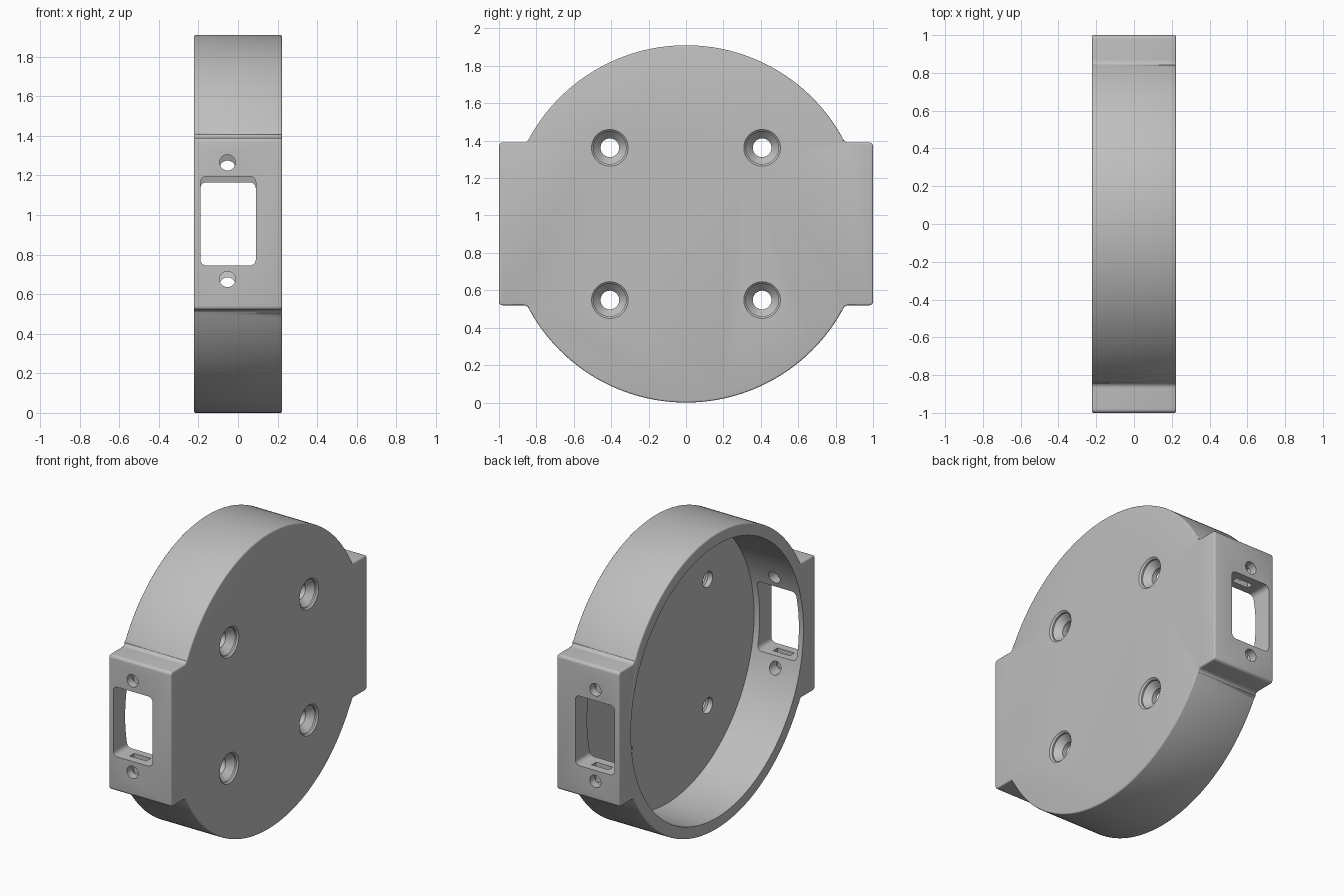
import bpy, bmesh
from math import pi, sin, cos, sqrt, atan2, radians
from mathutils import Matrix, Vector

cube = bpy.data.objects.get("Cube")
if cube:
    bpy.data.objects.remove(cube, do_unlink=True)

R, INNER = 0.955, 0.88          # outer and cavity radius
CZ = 0.955                      # height of the disc centre
HALF = 0.2225                   # half thickness along x
FLOOR = 0.13                    # inside face of the plate
LUG_H, FILLET, CORNER = 0.435, 0.03, 0.02

grey = bpy.data.materials.new("plain grey")
grey.use_nodes = True
colour = (0.52, 0.52, 0.52, 1)
grey.diffuse_color = colour
grey.node_tree.nodes["Principled BSDF"].inputs["Base Color"].default_value = colour


def arc(cx, cy, r, a0, a1, n):
    return [(cx + r * cos(a0 + (a1 - a0) * i / n), cy + r * sin(a0 + (a1 - a0) * i / n))
            for i in range(n + 1)]


def make(name, bm):
    bmesh.ops.recalc_face_normals(bm, faces=bm.faces)
    mesh = bpy.data.meshes.new(name)
    bm.to_mesh(mesh)
    bm.free()
    obj = bpy.data.objects.new(name, mesh)
    bpy.context.collection.objects.link(obj)
    mesh.materials.append(grey)
    return obj


def prism(name, points, depth):
    """Extrude a list of 3D points along a vector."""
    bm = bmesh.new()
    face = bm.faces.new([bm.verts.new(p) for p in points])
    new = bmesh.ops.extrude_face_region(bm, geom=[face])["geom"]
    bmesh.ops.translate(bm, vec=depth, verts=[v for v in new if isinstance(v, bmesh.types.BMVert)])
    return make(name, bm)


def lathe(name, profile, axis, place, steps=48):
    """Solid of revolution from (radius, distance) pairs along an axis."""
    bm = bmesh.new()
    turn = Vector((0, 0, 1)).rotation_difference(axis).to_matrix()
    rings = [[bm.verts.new(Vector(place) + turn @ Vector((r * cos(2 * pi * i / steps),
              r * sin(2 * pi * i / steps), d))) for i in range(steps)] for r, d in profile]
    for a, b in zip(rings, rings[1:]):
        for i in range(steps):
            j = (i + 1) % steps
            bm.faces.new((a[i], a[j], b[j], b[i]))
    bm.faces.new(rings[0])
    bm.faces.new(rings[-1])
    return make(name, bm)


# Outline: one quarter of the disc with its side lug, then mirrored round
fy = sqrt((R + FILLET) ** 2 - (LUG_H + FILLET) ** 2)
fa = atan2(LUG_H + FILLET, fy)
quarter = arc(1 - CORNER, LUG_H - CORNER, CORNER, 0, pi / 2, 5)
quarter += arc(fy, LUG_H + FILLET, FILLET, -pi / 2, fa - pi, 6)
quarter += arc(0, 0, R, fa, pi / 2, 40)
half = quarter + [(-y, z) for y, z in reversed(quarter[:-1])]
outline = half + [(y, -z) for y, z in reversed(half)]
body = prism("housing", [(-HALF, y, z + CZ) for y, z in outline], (2 * HALF, 0, 0))

# Soft rim on both flat sides
bm = bmesh.new()
bm.from_mesh(body.data)
rim = [e for e in bm.edges if abs(e.verts[0].co.x - e.verts[1].co.x) < 0.001]
bmesh.ops.bevel(bm, geom=rim, offset=0.009, segments=3, profile=0.5, affect='EDGES')
bm.to_mesh(body.data)
bm.free()

X = Vector((1, 0, 0))
cutters = [lathe("cavity_cutter", [(INNER, -HALF - 0.1), (INNER, FLOOR)], X, (0, 0, CZ), 160)]

# Four countersunk holes through the plate
sink = [(0.05, FLOOR - 0.05), (0.05, HALF - 0.06), (0.087, HALF - 0.02),
        (0.087, HALF - 0.01), (0.098, HALF), (0.098, HALF + 0.05)]
for y in (-0.407, 0.407):
    for z in (-0.407, 0.407):
        cutters.append(lathe("screw_cutter", sink, X, (0, y, CZ + z)))

# Side openings: window, two screw holes and two nut slots in each lug
WX, WW, WH, WR = -0.05, 0.14, 0.225, 0.03
for side in (-1, 1):
    zc = CZ - side * 0.015
    shape = []
    for k, (sx, sz) in enumerate(((1, 1), (-1, 1), (-1, -1), (1, -1))):
        shape += arc(WX + sx * (WW - WR), zc + sz * (WH - WR), WR, k * pi / 2, (k + 1) * pi / 2, 6)
    cutters.append(prism("window_cutter", [(x, side * 0.7, z) for x, z in shape], (0, side * 0.4, 0)))
    for up in (-1, 1):
        cutters.append(lathe("lug_hole_cutter", [(0.04, 0.7), (0.04, 1.1)],
                             Vector((0, side, 0)), (WX - 0.003, 0, zc + up * 0.295), 32))
        bm = bmesh.new()
        bmesh.ops.create_cube(bm, size=1, matrix=Matrix.Translation((WX, side * 0.925, zc + up * 0.275))
                              @ Matrix.Diagonal((0.12, 0.045, 0.15, 1)))
        cutters.append(make("nut_slot_cutter", bm))

# Cut everything, then bake the result and drop the cutters
for c in cutters:
    c.hide_render = True
    mod = body.modifiers.new(c.name, 'BOOLEAN')
    mod.operation, mod.solver, mod.object = 'DIFFERENCE', 'EXACT', c
bpy.context.view_layer.update()
baked = bpy.data.meshes.new_from_object(body.evaluated_get(bpy.context.evaluated_depsgraph_get()))
body.modifiers.clear()
body.data = baked
for c in cutters:
    bpy.data.objects.remove(c, do_unlink=True)

bpy.ops.object.select_all(action='DESELECT')
body.select_set(True)
bpy.context.view_layer.objects.active = body
bpy.ops.object.shade_smooth_by_angle(angle=radians(32))
